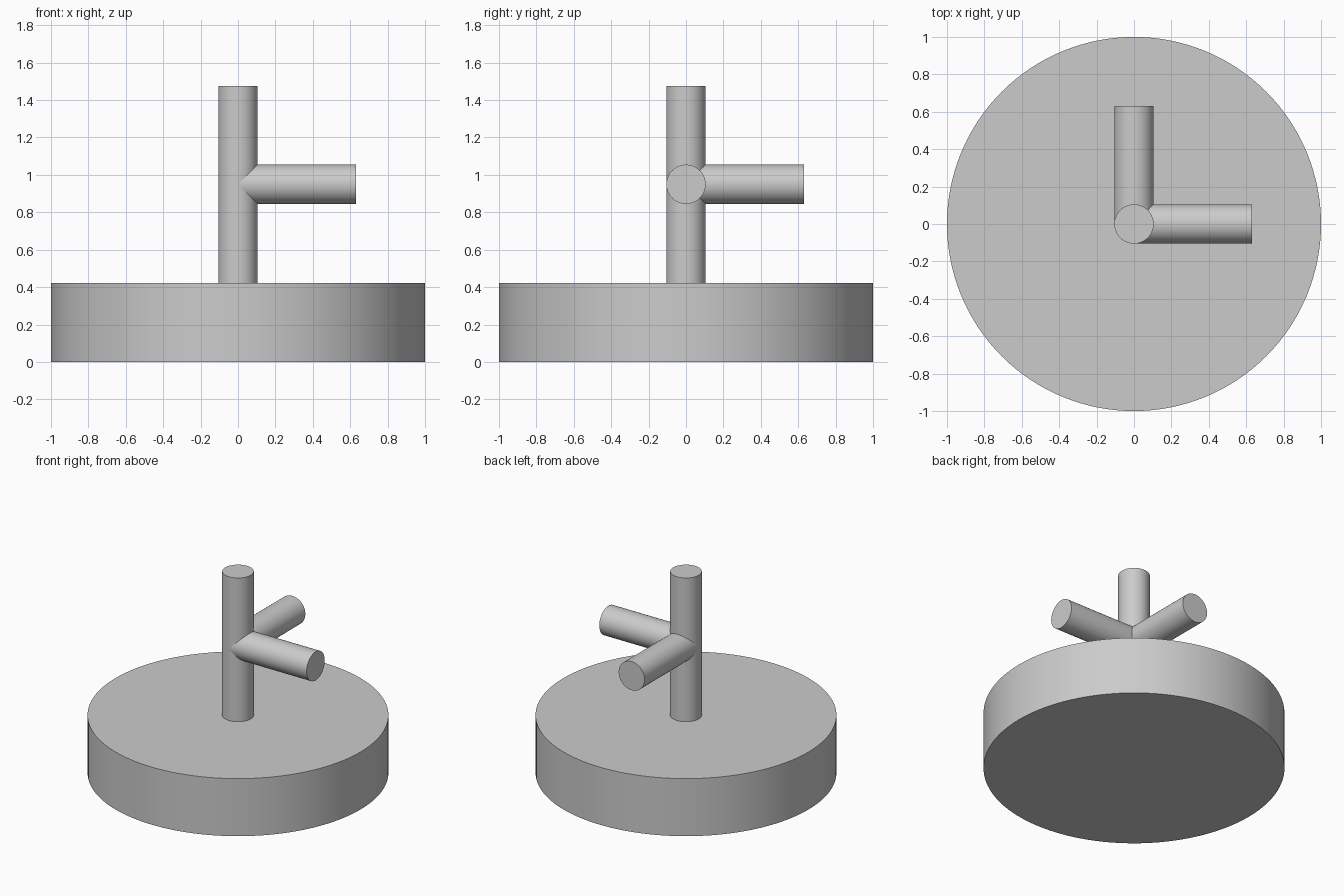
import bpy
import math
from mathutils import Vector

cube = bpy.data.objects.get("Cube")
if cube:
    bpy.data.objects.remove(cube, do_unlink=True)

# Single plain grey
grey = bpy.data.materials.new("plain_grey")
grey.use_nodes = True
colour = (0.6, 0.6, 0.6, 1.0)
grey.diffuse_color = colour
grey.node_tree.nodes["Principled BSDF"].inputs["Base Color"].default_value = colour


def rod(name, start, end, radius, sides):
    """Smooth capped cylinder running from start to end."""
    start, end = Vector(start), Vector(end)
    axis = end - start
    bpy.ops.mesh.primitive_cylinder_add(
        vertices=sides, radius=radius, depth=axis.length,
        location=(start + end) / 2,
        rotation=axis.to_track_quat('Z', 'Y').to_euler())
    obj = bpy.context.object
    obj.name = name
    obj.data.materials.append(grey)
    bpy.ops.object.shade_smooth_by_angle(angle=math.radians(30))
    return obj


BASE_TOP = 0.422
POST_TOP = 1.476
ARM_Z = 0.95
ARM_REACH = 0.63
ROD_RADIUS = 0.105

# Round base
rod("base", (0, 0, 0), (0, 0, BASE_TOP), 1.0, 128)

# Upright post, set slightly into the base
rod("post", (0, 0, BASE_TOP - 0.02), (0, 0, POST_TOP), ROD_RADIUS, 64)

# Two horizontal arms, at right angles, starting on the post axis
rod("left_arm", (0, 0, ARM_Z), (ARM_REACH, 0, ARM_Z), ROD_RADIUS, 64)
rod("back_arm", (0, 0, ARM_Z), (0, ARM_REACH, ARM_Z), ROD_RADIUS, 64)
